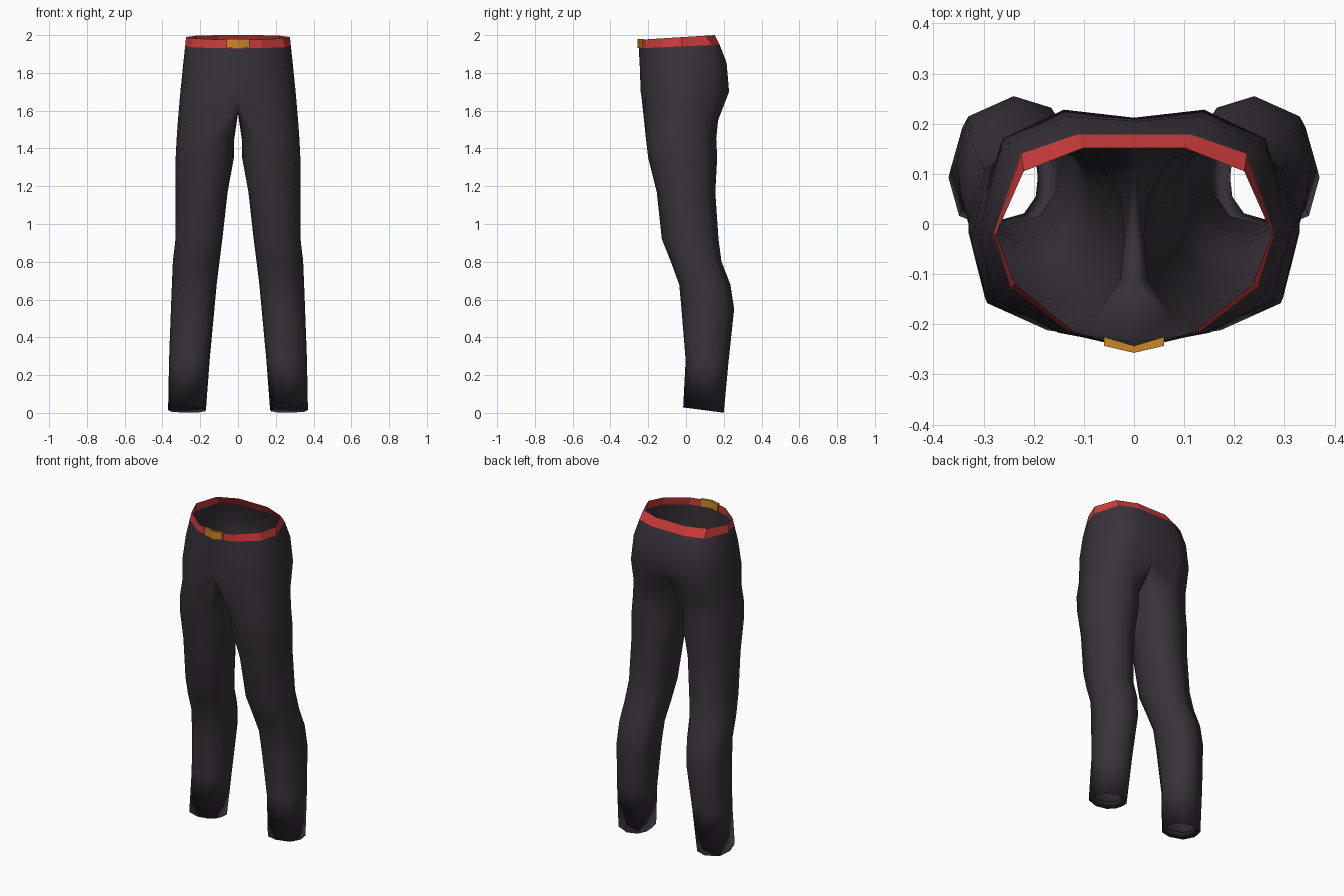
import bpy, bmesh, math

if "Cube" in bpy.data.objects:
    bpy.data.objects.remove(bpy.data.objects["Cube"])

def material(name, rgb):
    m = bpy.data.materials.new(name)
    m.diffuse_color = (*rgb, 1)
    m.use_nodes = True
    m.node_tree.nodes["Principled BSDF"].inputs["Base Color"].default_value = m.diffuse_color
    return m

CLOTH = material("dark_cloth", (0.04, 0.033, 0.042))
RED = material("red_band", (0.60, 0.045, 0.045))
ORANGE = material("orange_buckle", (0.60, 0.24, 0.02))

def bridge(bm, a, b, closed):
    """Quads between an upper ring a and a lower ring b."""
    n = len(a)
    for i in range(n if closed else n - 1):
        j = (i + 1) % n
        bm.faces.new((a[i], b[i], b[j], a[j]))

def finish(bm, name, mat, mirror=True, smooth=True):
    me = bpy.data.meshes.new(name)
    bm.to_mesh(me)
    bm.free()
    me.materials.append(mat)
    ob = bpy.data.objects.new(name, me)
    bpy.context.collection.objects.link(ob)
    for p in me.polygons:
        p.use_smooth = smooth
    if mirror:
        mod = ob.modifiers.new("mirror", 'MIRROR')
        mod.use_clip = True
        mod.merge_threshold = 0.0005
    return ob

def tilted(points, z, slope):
    """Half ring, front to back, whose height rises with y."""
    return [(x, y, z + slope * (y + 0.25)) for x, y in points]

# Half rings of the hips, from front centre round the side to back centre
band_top = tilted([(0, -.25), (.12, -.215), (.237, -.12), (.275, -.02),
                   (.22, .105), (.10, .152), (0, .152)], 1.975, 0.0625)
band_low = tilted([(0, -.25), (.13, -.215), (.247, -.125), (.28, -.02),
                   (.225, .14), (.115, .178), (0, .178)], 1.93, 0.045)
hip_high = tilted([(0, -.245), (.14, -.217), (.262, -.14), (.29, -.01),
                   (.25, .16), (.135, .215), (0, .205)], 1.84, 0.03)
hip_low = tilted([(0, -.24), (.15, -.217), (.277, -.152), (.305, 0),
                  (.262, .17), (.14, .228), (0, .212)], 1.70, 0)

# Leg top: outer half ring plus the crotch curve along the centre
leg_top = [(0, -.235, 1.67), (.15, -.215, 1.57), (.28, -.15, 1.56),
           (.318, 0, 1.55), (.275, .125, 1.55), (.15, .17, 1.55),
           (0, .17, 1.65), (0, .10, 1.60), (0, 0, 1.585), (0, -.12, 1.59)]

ANGLES = [-128, -90, -42, 0, 42, 90, 128, 155, 180, 205]

def leg_ring(z, x_in, x_out, y_front, y_back, slope=0, inset=0):
    cx, cy = (x_in + x_out) / 2, (y_front + y_back) / 2
    rx, ry = (x_out - x_in) / 2 - inset, (y_back - y_front) / 2 - inset
    ring = []
    for a in map(math.radians, ANGLES):
        k = 1 + 0.06 * abs(math.sin(2 * a))
        dy = k * ry * math.sin(a)
        ring.append((cx + k * rx * math.cos(a), cy + dy, z + slope * dy))
    return ring

# z, inner x, outer x, front y, back y
LEG = [(1.45, .020, .325, -.212, .160), (1.35, .022, .330, -.200, .165),
       (1.17, .055, .330, -.155, .155), (.92, .083, .331, -.128, .172),
       (.80, .098, .345, -.080, .188), (.68, .113, .350, -.036, .235),
       (.55, .125, .355, -.024, .255), (.28, .150, .365, -.002, .226)]
CUFF = (.170, .370, -.015, .200)

# Trousers: hips, legs and turned-in cuffs
bm = bmesh.new()
def add(ring):
    return [bm.verts.new(p) for p in ring]

hips = [add(r) for r in (band_low, hip_high, hip_low)]
legs = [add(leg_top)] + [add(leg_ring(*row)) for row in LEG]
legs.append(add(leg_ring(.015, *CUFF, slope=-0.13)))
legs.append(add(leg_ring(.05, *CUFF, slope=-0.13, inset=.022)))
for a, b in zip(hips, hips[1:] + [legs[0][:7]]):
    bridge(bm, a, b, False)
for a, b in zip(legs, legs[1:]):
    bridge(bm, a, b, True)
finish(bm, "trousers", CLOTH)

# Waistband
bm = bmesh.new()
bridge(bm, add(band_top), add(band_low), False)
finish(bm, "waistband", RED, smooth=False)

# Buckle: bent plate on the front of the waistband
bm = bmesh.new()
outline = [(-.06, -.243), (0, -.257), (.06, -.243), (.06, -.225), (0, -.243), (-.06, -.225)]
upper = add([(x, y, 1.979) for x, y in outline])
lower = add([(x, y, 1.931) for x, y in outline])
bridge(bm, upper, lower, True)
bm.faces.new(upper)
bm.faces.new(lower[::-1])
finish(bm, "buckle", ORANGE, mirror=False, smooth=False)
